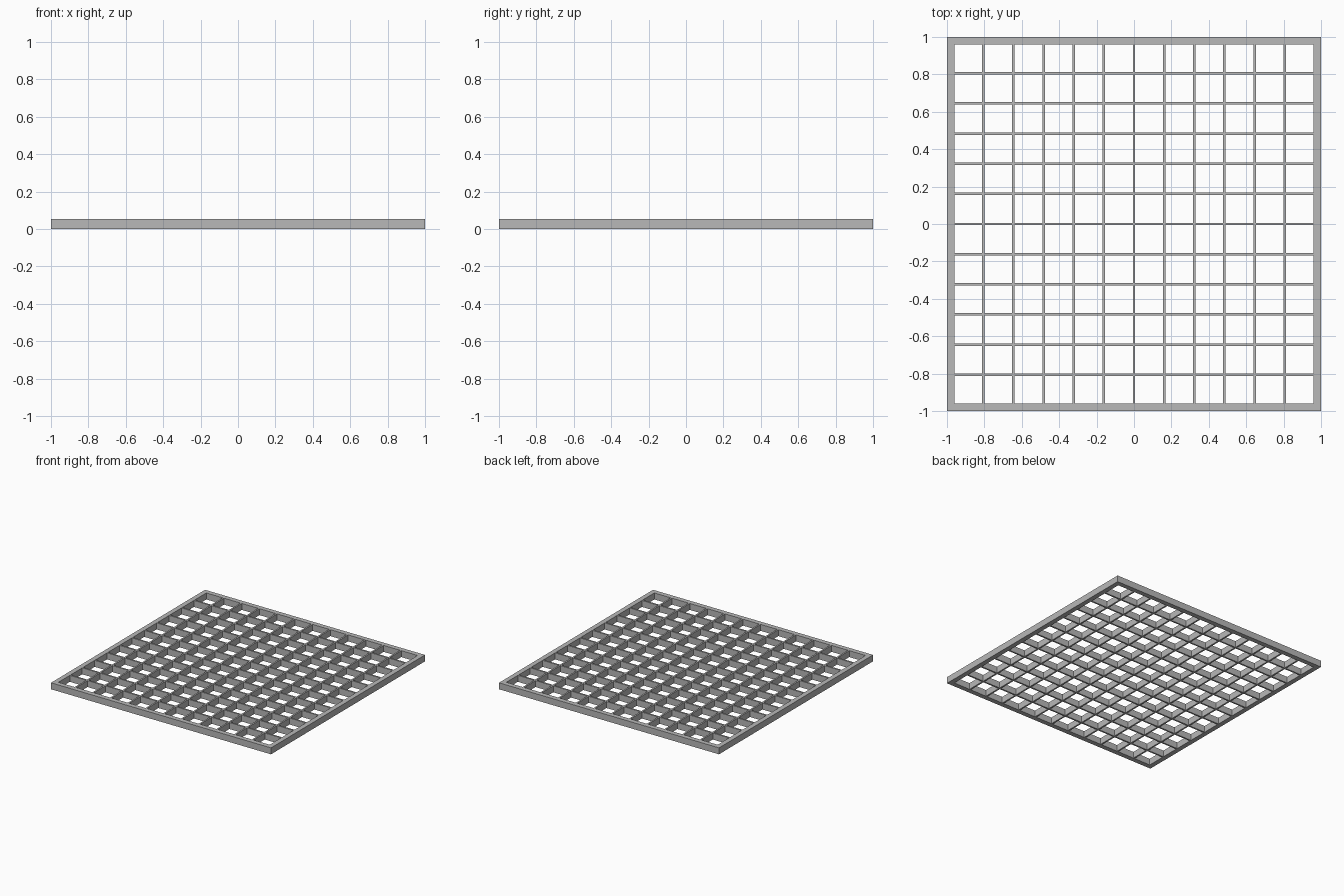
import bpy, bmesh

if "Cube" in bpy.data.objects:
    bpy.data.objects.remove(bpy.data.objects["Cube"])

HEIGHT = 0.053    # thickness of the panel
INNER = 0.96      # half size inside the outer rim
BAR = 0.0133      # width of a lattice bar
CELLS = 12        # openings per side

# Grid lines: the rim, then alternating openings and bars
cell = (2 * INNER - (CELLS - 1) * BAR) / CELLS
lines = [-1.0]
for k in range(CELLS):
    start = -INNER + k * (cell + BAR)
    lines += [start, start + cell]
lines.append(1.0)
n = len(lines)

# Flat grid keeping every strip that belongs to the rim or a bar
bm = bmesh.new()
grid = [[bm.verts.new((x, y, 0)) for y in lines] for x in lines]
for i in range(n - 1):
    for j in range(n - 1):
        if i % 2 == 0 or j % 2 == 0:
            bm.faces.new((grid[i][j], grid[i + 1][j],
                          grid[i + 1][j + 1], grid[i][j + 1]))

# Raise the flat pattern to a solid with open cells
top = bmesh.ops.extrude_face_region(bm, geom=bm.faces[:], use_keep_orig=True)
bmesh.ops.translate(bm, vec=(0, 0, HEIGHT),
                    verts=[g for g in top["geom"] if isinstance(g, bmesh.types.BMVert)])
bmesh.ops.recalc_face_normals(bm, faces=bm.faces[:])

mesh = bpy.data.meshes.new("grate")
bm.to_mesh(mesh)
bm.free()

# Single grey material
grey = bpy.data.materials.new("grey metal")
grey.diffuse_color = (0.48, 0.48, 0.48, 1)
grey.use_nodes = True
grey.node_tree.nodes["Principled BSDF"].inputs["Base Color"].default_value = grey.diffuse_color
mesh.materials.append(grey)

grate = bpy.data.objects.new("grate", mesh)
bpy.context.collection.objects.link(grate)
